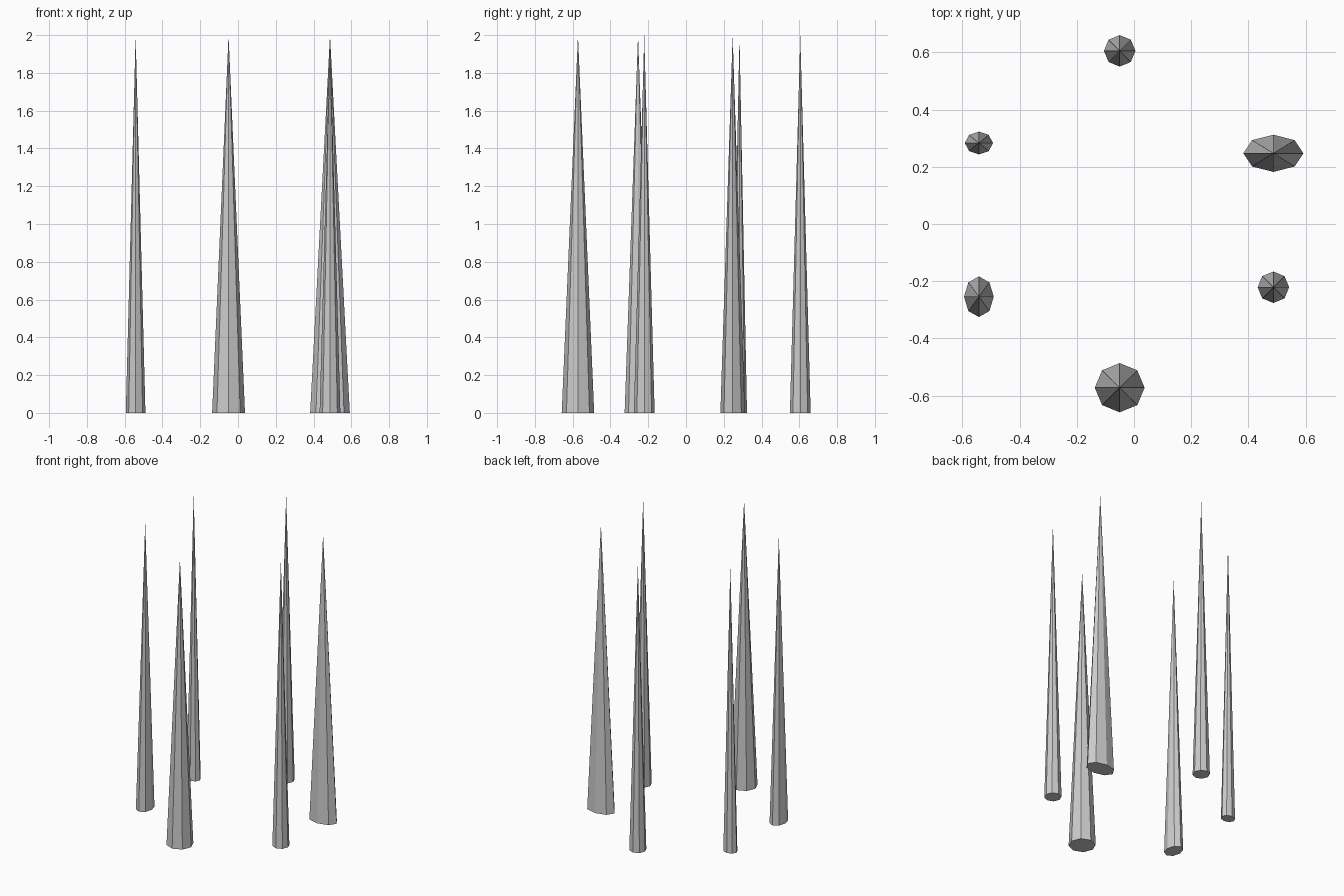
import bpy

if "Cube" in bpy.data.objects:
    bpy.data.objects.remove(bpy.data.objects["Cube"])

HEIGHT = 2.0


def spike(name, x, y, rx, ry):
    # Eight-sided, flat-shaded cone standing on the ground with a closed base
    bpy.ops.mesh.primitive_cone_add(vertices=8, radius1=1, radius2=0, depth=HEIGHT,
                                    location=(x, y, HEIGHT / 2))
    obj = bpy.context.object
    obj.name = name
    obj.scale = (rx, ry, 1)
    bpy.ops.object.transform_apply(location=False, rotation=False, scale=True)


# Ring of six spikes: name, centre x, centre y, x radius, y radius
for part in (
    ("front_spike", -0.05, -0.572, 0.087, 0.086),
    ("back_spike", -0.05, 0.605, 0.055, 0.055),
    ("right_front_spike", 0.487, -0.221, 0.055, 0.055),
    ("right_back_spike", 0.487, 0.247, 0.105, 0.065),
    ("left_front_spike", -0.542, -0.254, 0.052, 0.071),
    ("left_back_spike", -0.542, 0.283, 0.049, 0.040),
):
    spike(*part)
